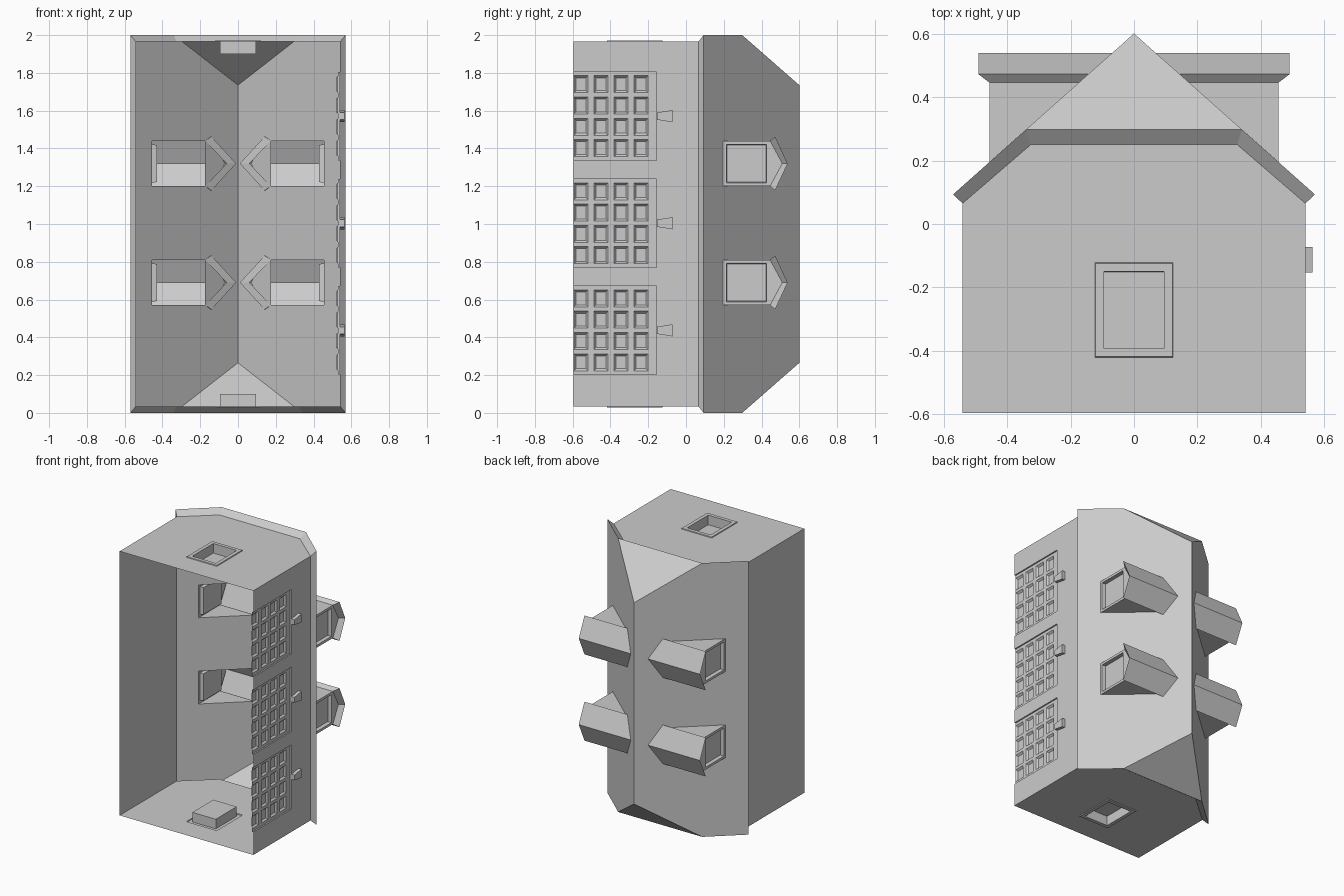
import bpy, bmesh
from mathutils import Vector

cube = bpy.data.objects.get("Cube")
if cube:
    bpy.data.objects.remove(cube, do_unlink=True)

grey = bpy.data.materials.new("plain_grey")
grey.use_nodes = True
GREY = (0.6, 0.6, 0.6, 1)
grey.diffuse_color = GREY
grey.node_tree.nodes["Principled BSDF"].inputs["Base Color"].default_value = GREY


def finish(bm, name):
    mesh = bpy.data.meshes.new(name)
    bm.to_mesh(mesh)
    bm.free()
    mesh.materials.append(grey)
    obj = bpy.data.objects.new(name, mesh)
    bpy.context.collection.objects.link(obj)
    return obj


def face(bm, *pts):
    return bm.faces.new([bm.verts.new(p) for p in pts])


def weld(bm, recalc=True):
    bmesh.ops.remove_doubles(bm, verts=bm.verts, dist=0.0002)
    if recalc:
        bmesh.ops.recalc_face_normals(bm, faces=bm.faces)
    bm.normal_update()


def inset(bm, faces, *steps):
    for thickness, depth in steps:
        bmesh.ops.inset_individual(bm, faces=faces, thickness=thickness,
                                   depth=depth, use_even_offset=True)


def repeat(obj, count, step):
    mod = obj.modifiers.new("repeat", "ARRAY")
    mod.count = count
    mod.use_relative_offset = False
    mod.use_constant_offset = True
    mod.constant_offset_displace = (0, 0, step)


def opening(bm, direction, bounds):
    """Cut a box outline into the faces pointing one way; return the faces inside."""
    d = Vector(direction).normalized()
    for axis, limits in bounds.items():
        for value in limits:
            faces = [f for f in bm.faces if f.normal.dot(d) > 0.99]
            geom = faces + list({e for f in faces for e in f.edges}) \
                + list({v for f in faces for v in f.verts})
            plane = Vector((0, 0, 0))
            plane[axis] = 1
            bmesh.ops.bisect_plane(bm, geom=geom, dist=0.0001,
                                   plane_co=plane * value, plane_no=plane)
            bm.normal_update()
    return [f for f in bm.faces if f.normal.dot(d) > 0.99 and all(
        lo < f.calc_center_median()[a] < hi for a, (lo, hi) in bounds.items())]


X, Y, Z = 0, 1, 2
WALL_X, BASE_Y, END_Z = 0.54, -0.595, 0.035
DOOR_TOP, DOOR_HALF, DOOR_STEP, DOOR_Z = -0.155, 0.235, 0.567, 0.437
DORMER_Z, DORMER_STEP, DORMER_HALF = 0.69, 0.63, 0.12
DORMER_IN, DORMER_OUT = 0.174, 0.455

# House shell: walls, clipped gable ends, overhanging hipped roof, open base
bm = bmesh.new()
wall = [(-WALL_X, BASE_Y), (WALL_X, BASE_Y), (WALL_X, 0.065),
        (0.325, 0.25), (-0.325, 0.25), (-WALL_X, 0.065)]
lip = [(0.57, 0.093), (0.34, 0.2976), (-0.34, 0.2976), (-0.57, 0.093)]


def both(p, inset_z):
    return (*p, inset_z), (*p, 2 - inset_z)


for end in (0, 1):
    w = [both(p, END_Z)[end] for p in wall]
    r = [both(p, 0)[end] for p in lip]
    ridge = both((0, 0.6), 0.265)[end]
    face(bm, *w)
    for i in range(3):
        face(bm, w[i + 2], w[i + 3], r[i + 1], r[i])
    face(bm, r[1], r[2], ridge)
for s in (1, -1):
    foot, top = both((s * WALL_X, BASE_Y), END_Z), both((s * WALL_X, 0.065), END_Z)
    eave, knee = both((s * 0.57, 0.093), 0), both((s * 0.34, 0.2976), 0)
    peak = both((0, 0.6), 0.265)
    face(bm, foot[0], foot[1], top[1], top[0])
    face(bm, top[0], top[1], eave[1], eave[0])
    face(bm, eave[0], eave[1], knee[1], peak[1], peak[0], knee[0])
weld(bm)

# Framed recesses in both end walls
for s in (1, -1):
    panel = opening(bm, (0, 0, s), {X: (-0.123, 0.123), Y: (-0.42, -0.122)})
    inset(bm, panel, (0.002, 0.006), (0.026, 0), (0.0005, -0.07))
    bm.normal_update()

# Holes in the roof under the dormers, and in the side wall for the doors
holes = []
for i in range(2):
    c = DORMER_Z + i * DORMER_STEP
    for s in (1, -1):
        xs = sorted((s * DORMER_IN, s * DORMER_OUT))
        bounds = {X: xs, Z: (c - DORMER_HALF, c + DORMER_HALF)}
        bmesh.ops.delete(bm, geom=opening(bm, (s * 0.889, 1, 0), bounds), context="FACES")
for i in range(3):
    c = DOOR_Z + i * DOOR_STEP
    bounds = {Y: (BASE_Y - 0.01, DOOR_TOP), Z: (c - DOOR_HALF, c + DOOR_HALF)}
    bmesh.ops.delete(bm, geom=opening(bm, (1, 0, 0), bounds), context="FACES")
finish(bm, "house_shell")

# Gabled dormers with recessed windows
bm = bmesh.new()
tip, tip_in = (DORMER_OUT, 0.51, DORMER_Z), (0.06, 0.51, DORMER_Z)
peak, peak_in = (0.49, 0.538, DORMER_Z), (0.01, 0.538, DORMER_Z)
corners = []
for s in (1, -1):
    zw, ze = DORMER_Z + s * DORMER_HALF, DORMER_Z + s * 0.142
    sill, head = (DORMER_OUT, 0.1955, zw), (DORMER_OUT, 0.445, zw)
    head_in = (DORMER_IN, 0.445, zw)
    eave, eave_in = (0.49, 0.472, ze), (0.14, 0.472, ze)
    face(bm, sill, head, head_in)
    face(bm, head, eave, eave_in, head_in)
    face(bm, head, eave, peak, tip)
    face(bm, head_in, eave_in, peak_in, tip_in)
    face(bm, eave, eave_in, peak_in, peak)
    corners.append((sill, head))
(sill_a, head_a), (sill_b, head_b) = corners
face(bm, head_a, head_b, tip)
window = face(bm, sill_b, head_b, head_a, sill_a)
weld(bm)
if window.normal.x < 0:
    bmesh.ops.reverse_faces(bm, faces=bm.faces)
inset(bm, [window], (0.018, 0), (0.004, -0.025))
dormers = finish(bm, "roof_dormers")
dormers.modifiers.new("mirror", "MIRROR")
repeat(dormers, 2, DORMER_STEP)

# Panelled garage doors, set back in the side wall
bm = bmesh.new()
DOOR_X = 0.53
z0, z1 = DOOR_Z - DOOR_HALF, DOOR_Z + DOOR_HALF
ys, zs = [BASE_Y], [z0]
for i in range(4):
    y, z = -0.556 + 0.106 * i, DOOR_Z - 0.169 + 0.1127 * i
    ys += [y - 0.037, y + 0.037]
    zs += [z - 0.045, z + 0.045]
ys.append(DOOR_TOP)
zs.append(z1)
panels = []
for i in range(9):
    for j in range(9):
        (ya, yb), (za, zb) = ys[i:i + 2], zs[j:j + 2]
        f = face(bm, (DOOR_X, ya, za), (DOOR_X, yb, za), (DOOR_X, yb, zb), (DOOR_X, ya, zb))
        if i % 2 and j % 2:
            panels.append(f)
weld(bm, recalc=False)
inset(bm, panels, (0.011, -0.012))
jamb = [(DOOR_X, BASE_Y), (WALL_X, BASE_Y), (WALL_X, DOOR_TOP), (DOOR_X, DOOR_TOP)]
face(bm, *[(x, y, z0) for x, y in jamb])
face(bm, *[(x, y, z1) for x, y in reversed(jamb)])
face(bm, (DOOR_X, DOOR_TOP, z0), (WALL_X, DOOR_TOP, z0),
     (WALL_X, DOOR_TOP, z1), (DOOR_X, DOOR_TOP, z1))
repeat(finish(bm, "garage_doors"), 3, DOOR_STEP)

# Tapered keystone above each door
bm = bmesh.new()
outline = [(-0.153, -0.019), (-0.072, -0.032), (-0.072, 0.032), (-0.153, 0.019)]
front = face(bm, *[(0.563, y, DOOR_Z + z) for y, z in outline])
back = face(bm, *[(WALL_X, y, DOOR_Z + z) for y, z in outline])
for i in range(4):
    j = (i + 1) % 4
    bm.faces.new((back.verts[i], back.verts[j], front.verts[j], front.verts[i]))
weld(bm)
repeat(finish(bm, "door_keystones"), 3, DOOR_STEP)
